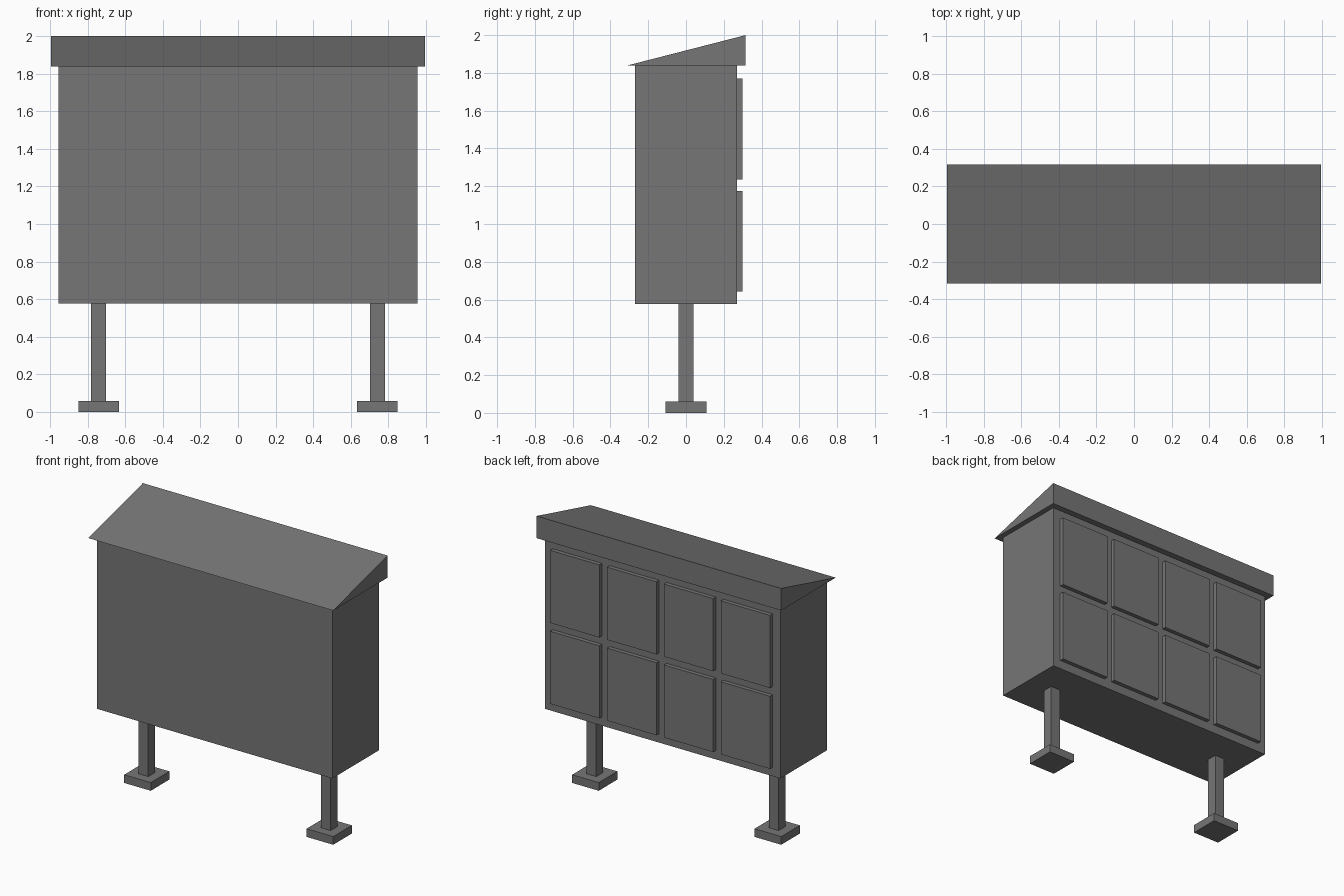
import bpy, bmesh

if "Cube" in bpy.data.objects:
    bpy.data.objects.remove(bpy.data.objects["Cube"])

# Dark grey paint
paint = bpy.data.materials.new("dark_grey")
paint.diffuse_color = (0.18, 0.18, 0.18, 1)
paint.use_nodes = True
paint.node_tree.nodes["Principled BSDF"].inputs["Base Color"].default_value = paint.diffuse_color


def link_mesh(name, bm):
    mesh = bpy.data.meshes.new(name)
    bm.to_mesh(mesh)
    bm.free()
    mesh.materials.append(paint)
    obj = bpy.data.objects.new(name, mesh)
    bpy.context.collection.objects.link(obj)
    return obj


def box(name, x, y, z):
    """Box from (min, max) ranges on each axis."""
    bm = bmesh.new()
    bmesh.ops.create_cube(bm, size=1)
    for v in bm.verts:
        v.co = [r[0] + (c + 0.5) * (r[1] - r[0]) for c, r in zip(v.co, (x, y, z))]
    return link_mesh(name, bm)


def extrude_x(name, profile, half_width):
    """Closed y-z profile extruded symmetrically along x."""
    bm = bmesh.new()
    face = bm.faces.new([bm.verts.new((-half_width, y, z)) for y, z in profile])
    new = bmesh.ops.extrude_face_region(bm, geom=[face])["geom"]
    bmesh.ops.translate(bm, vec=(2 * half_width, 0, 0),
                        verts=[g for g in new if isinstance(g, bmesh.types.BMVert)])
    bmesh.ops.recalc_face_normals(bm, faces=bm.faces)
    return link_mesh(name, bm)


# Cabinet
box("cabinet", (-0.955, 0.955), (-0.27, 0.27), (0.577, 1.838))

# Sloping wedge roof
extrude_x("roof", [(-0.316, 1.838), (0.316, 1.838), (0.316, 2.0)], 0.994)

# Legs with foot plates
for side, s in (("left", -1), ("right", 1)):
    cx = 0.741 * s
    box(f"{side}_leg", (cx - 0.04, cx + 0.04), (-0.04, 0.04), (0.06, 0.577))
    box(f"{side}_foot", (cx - 0.108, cx + 0.108), (-0.108, 0.108), (0, 0.06))

# Grid of raised doors on the back
for row, z in enumerate((0.642, 1.236)):
    for col in range(4):
        cx = (col - 1.5) * 0.462
        box(f"door_{row + 1}_{col + 1}", (cx - 0.2, cx + 0.2), (0.27, 0.30), (z, z + 0.533))
